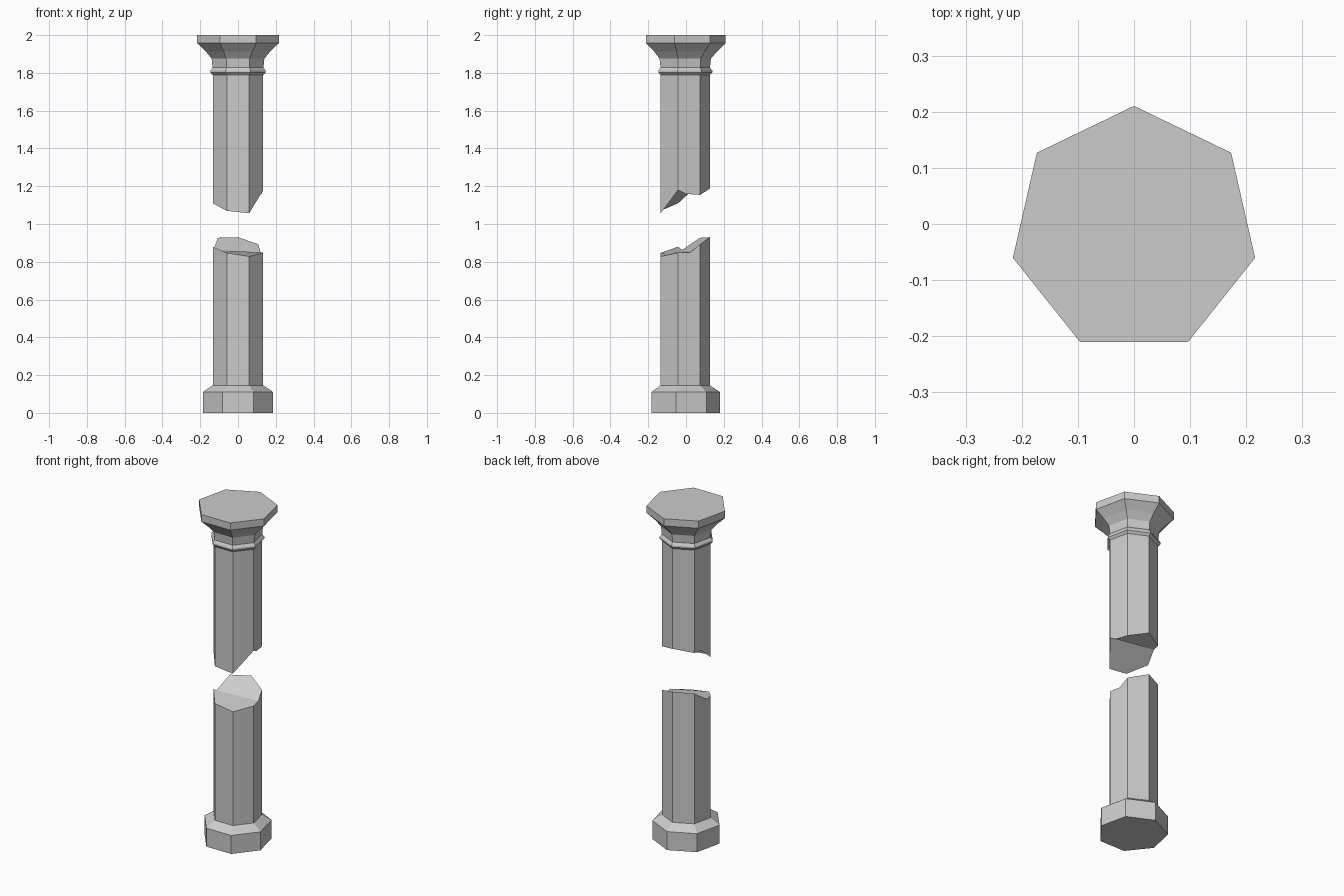
import bpy, bmesh, math

if "Cube" in bpy.data.objects:
    bpy.data.objects.remove(bpy.data.objects["Cube"])

SIDES = 7
CY = -0.011  # heptagon centre, so the bounding box is centred


def corner(k, r):
    a = k * 2 * math.pi / SIDES  # corner 0 points to +y, then clockwise
    return r * math.sin(a), CY + r * math.cos(a)


def column_piece(name, profile, heights, right_crease, left_crease):
    """Heptagonal stack of (radius, z) rings ending in a two-plane broken face.
    Creases are (fraction along side, z) on the sides 1-2 and 5-6."""
    bm = bmesh.new()
    rings = [[bm.verts.new((*corner(k, r), z)) for k in range(SIDES)]
             for r, z in profile]
    r = profile[-1][0]
    tip = [bm.verts.new((*corner(k, r), h)) for k, h in enumerate(heights)]

    def on_side(i, j, crease):
        t, z = crease
        p, q = tip[i].co, tip[j].co
        return bm.verts.new((p.x + (q.x - p.x) * t, p.y + (q.y - p.y) * t, z))

    b = on_side(2, 1, right_crease)
    a = on_side(5, 6, left_crease)
    extra = {1: [b], 5: [a]}
    # closed flat end and moulded rings
    bm.faces.new(rings[0])
    for lo, hi in zip(rings, rings[1:]):
        for k in range(SIDES):
            n = (k + 1) % SIDES
            bm.faces.new((lo[k], lo[n], hi[n], hi[k]))
    # shaft sides up to the break
    for k in range(SIDES):
        n = (k + 1) % SIDES
        bm.faces.new([rings[-1][n], rings[-1][k], tip[k]] + extra.get(k, []) + [tip[n]])
    # broken face: front and back planes meeting at the crease
    bm.faces.new((b, tip[2], tip[3], tip[4], tip[5], a))
    bm.faces.new((a, tip[6], tip[0], tip[1], b))
    bmesh.ops.recalc_face_normals(bm, faces=bm.faces)
    mesh = bpy.data.meshes.new(name)
    bm.to_mesh(mesh)
    bm.free()
    obj = bpy.data.objects.new(name, mesh)
    bpy.context.collection.objects.link(obj)
    return obj


# lower half: plinth and broken shaft
column_piece("lower_column",
             [(0.19, 0), (0.19, 0.111), (0.137, 0.146)],
             [0.93, 0.893, 0.848, 0.828, 0.847, 0.88, 0.927],
             (0.55, 0.85), (0.18, 0.863))

# upper half: capital, neck ring and broken shaft
column_piece("upper_column",
             [(0.2214, 2.0), (0.2214, 1.957), (0.176, 1.914), (0.143, 1.876),
              (0.138, 1.828), (0.150, 1.812), (0.150, 1.802), (0.137, 1.788)],
             [1.187, 1.154, 1.18, 1.057, 1.07, 1.11, 1.171],
             (0.33, 1.16), (0.57, 1.171))
